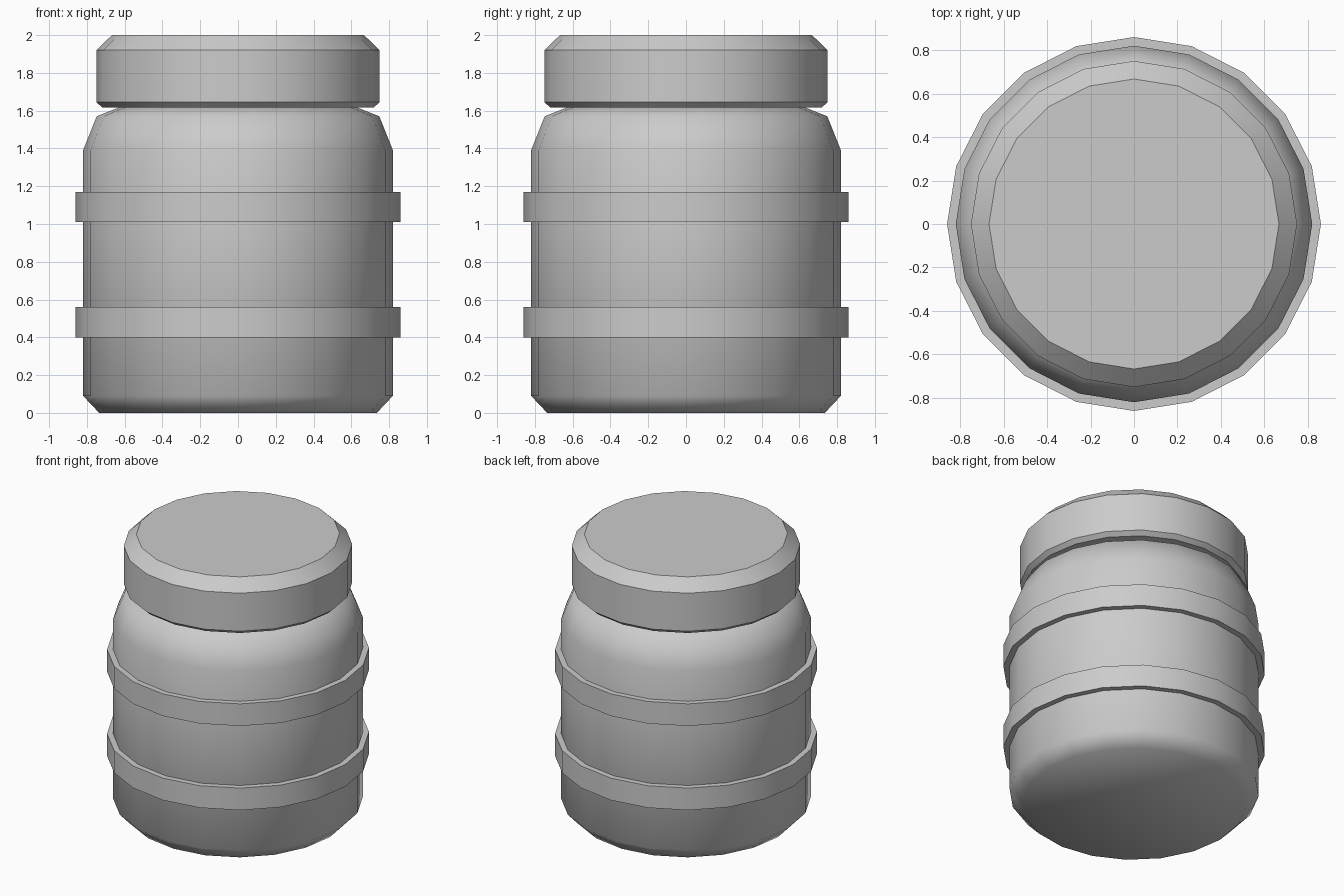
import bpy, bmesh, math

if "Cube" in bpy.data.objects:
    bpy.data.objects.remove(bpy.data.objects["Cube"])

SIDES = 20


def lathe(name, profile, angle, closed=False):
    """Spin an (r, z) profile round z; open profiles get end caps."""
    bm = bmesh.new()
    rings = []
    for r, z in profile:
        rings.append([bm.verts.new((r * math.cos(i * math.tau / SIDES),
                                    r * math.sin(i * math.tau / SIDES), z))
                      for i in range(SIDES)])
    pairs = list(zip(rings, rings[1:]))
    if closed:
        pairs.append((rings[-1], rings[0]))
    else:
        bm.faces.new(rings[0][::-1])
        bm.faces.new(rings[-1])
    for a, b in pairs:
        for i in range(SIDES):
            j = (i + 1) % SIDES
            bm.faces.new((a[i], a[j], b[j], b[i]))
    bmesh.ops.recalc_face_normals(bm, faces=bm.faces)
    mesh = bpy.data.meshes.new(name)
    bm.to_mesh(mesh)
    bm.free()
    obj = bpy.data.objects.new(name, mesh)
    bpy.context.collection.objects.link(obj)
    bpy.ops.object.select_all(action='DESELECT')
    obj.select_set(True)
    bpy.context.view_layer.objects.active = obj
    bpy.ops.object.shade_smooth_by_angle(angle=math.radians(angle))
    return obj


# Barrel body with chamfered foot and rounded shoulder, fully smooth
lathe("barrel_body", [(0.735, 0), (0.82, 0.09), (0.82, 1.39), (0.748, 1.57),
                      (0.61, 1.625)], 75)

# Lid with wide top chamfer and small bottom chamfer
lathe("lid", [(0.72, 1.618), (0.75, 1.645), (0.75, 1.92), (0.667, 2.0)], 30)

# Two hoops round the body
for name, z in (("lower_hoop", 0.40), ("upper_hoop", 1.01)):
    lathe(name, [(0.80, z), (0.86, z), (0.86, z + 0.16), (0.80, z + 0.16)],
          30, closed=True)
